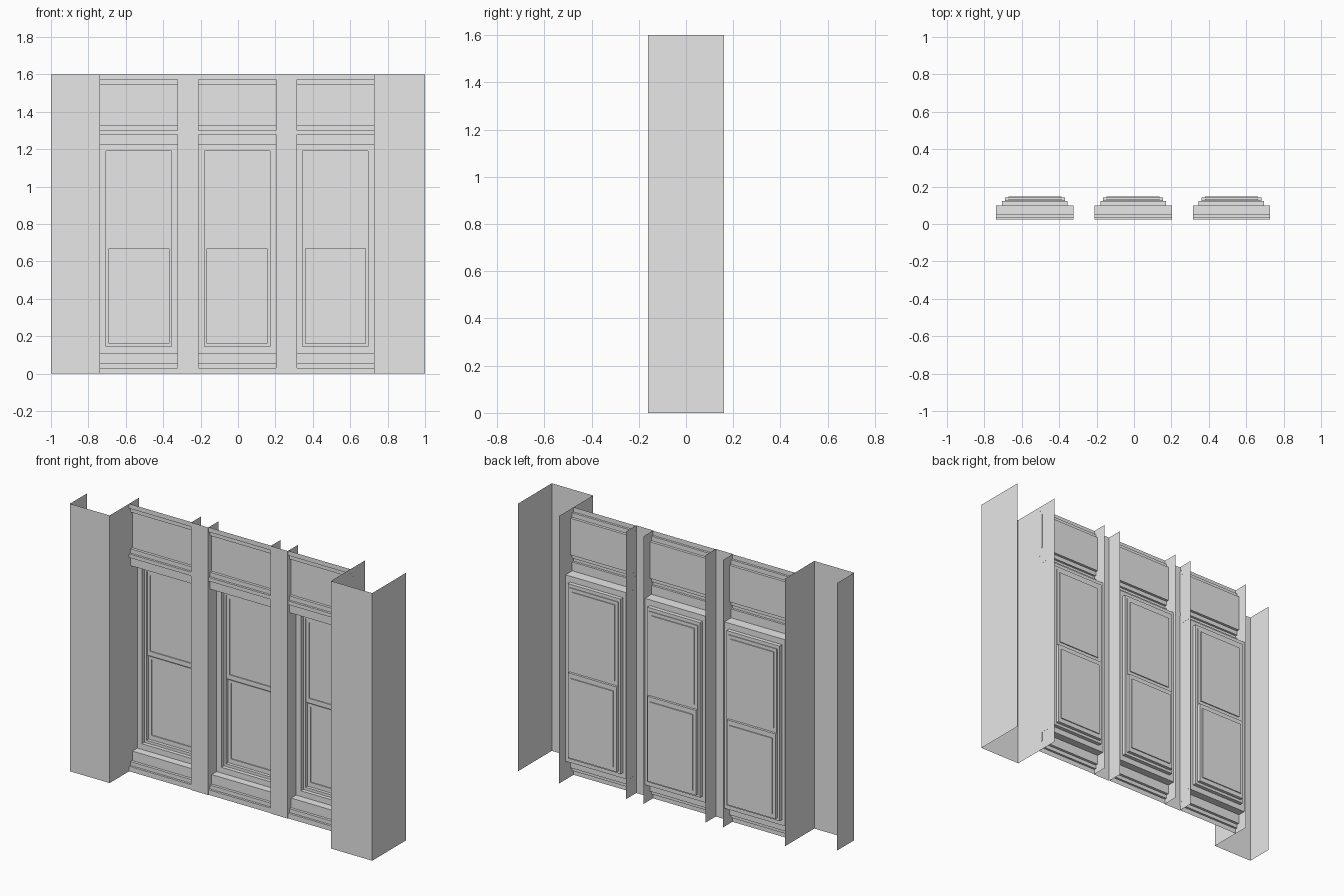
import bpy, bmesh

cube = bpy.data.objects.get("Cube")
if cube:
    bpy.data.objects.remove(cube, do_unlink=True)

HEIGHT = 1.6

stone = bpy.data.materials.new("light_grey")
stone.use_nodes = True
grey = (0.8, 0.8, 0.8, 1)
stone.diffuse_color = grey
stone.node_tree.nodes["Principled BSDF"].inputs["Base Color"].default_value = grey


def finish(name, bm):
    bmesh.ops.remove_doubles(bm, verts=bm.verts, dist=0.0001)
    mesh = bpy.data.meshes.new(name)
    bm.to_mesh(mesh)
    bm.free()
    mesh.materials.append(stone)
    obj = bpy.data.objects.new(name, mesh)
    bpy.context.collection.objects.link(obj)
    return obj


def quad(bm, *corners):
    bm.faces.new([bm.verts.new(c) for c in corners])


def upright(name, plan):
    """Open shell: a plan outline (x, y) raised to full height."""
    bm = bmesh.new()
    for (ax, ay), (bx, by) in zip(plan, plan[1:]):
        quad(bm, (ax, ay, 0), (bx, by, 0), (bx, by, HEIGHT), (ax, ay, HEIGHT))
    return finish(name, bm)


def moulding(name, x0, x1, profile):
    """Stepped profile (y, z), listed from bottom to top, run along x."""
    bm = bmesh.new()
    for (ya, za), (yb, zb) in zip(profile, profile[1:]):
        quad(bm, (x0, ya, za), (x1, ya, za), (x1, yb, zb), (x0, yb, zb))
    return finish(name, bm)


def nested(name, cx, rings, fill):
    """Nested rectangles (half width, bottom, top, y) bridged in order."""
    bm = bmesh.new()
    loops = [[(cx - w, y, b), (cx + w, y, b), (cx + w, y, t), (cx - w, y, t)]
             for w, b, t, y in rings]
    for outer, inner in zip(loops, loops[1:]):
        for i in range(4):
            j = (i + 1) % 4
            quad(bm, outer[i], outer[j], inner[j], inner[i])
    if fill:
        quad(bm, *loops[-1])
    return finish(name, bm)


def sash(name, cx, bottom, top, glass_bottom, glass_top, y):
    nested(name, cx, [(0.16, bottom, top, 0.123), (0.16, bottom, top, y),
                      (0.142, glass_bottom, glass_top, y),
                      (0.142, glass_bottom, glass_top, y + 0.006)], True)


# End piers
FRONT = -0.16
upright("right_pier", [(-1, 0), (-1, FRONT), (-0.737, FRONT), (-0.737, 0.115)])
upright("left_pier", [(0.727, 0.16), (0.727, FRONT), (1, FRONT), (1, 0.16)])

# Slim pilasters between the bays
for side, x0, x1 in (("right", -0.324, -0.211), ("left", 0.202, 0.315)):
    upright(side + "_pilaster", [(x0, 0.115), (x0, 0.02), (x1, 0.02), (x1, 0.115)])

# Depth steps of the mouldings
OUT, MID, FRIEZE, WALL = 0.024, 0.037, 0.053, 0.10
base = [(OUT, 0), (OUT, 0.03), (MID, 0.03), (MID, 0.053),
        (FRIEZE, 0.053), (FRIEZE, 0.11), (WALL, 0.11)]
head = [(WALL, 1.225), (MID, 1.225), (MID, 1.278), (OUT, 1.278), (OUT, 1.30),
        (MID, 1.30), (MID, 1.326), (FRIEZE, 1.326), (FRIEZE, 1.545),
        (MID, 1.545), (MID, 1.572), (OUT, 1.572), (OUT, HEIGHT)]

# Three window bays
HALF = 0.2065
for bay, cx in (("right", -0.53), ("middle", -0.0045), ("left", 0.521)):
    moulding(bay + "_base", cx - HALF, cx + HALF, base)
    moulding(bay + "_frieze_and_cornice", cx - HALF, cx + HALF, head)
    nested(bay + "_window_surround", cx,
           [(HALF, 0.11, 1.225, WALL), (0.175, 0.144, 1.19, WALL),
            (0.175, 0.144, 1.19, 0.123), (0.16, 0.16, 1.17, 0.123)], False)
    sash(bay + "_upper_sash", cx, 0.668, 1.17, 0.695, 1.15, 0.128)
    sash(bay + "_lower_sash", cx, 0.16, 0.668, 0.187, 0.64, 0.142)
